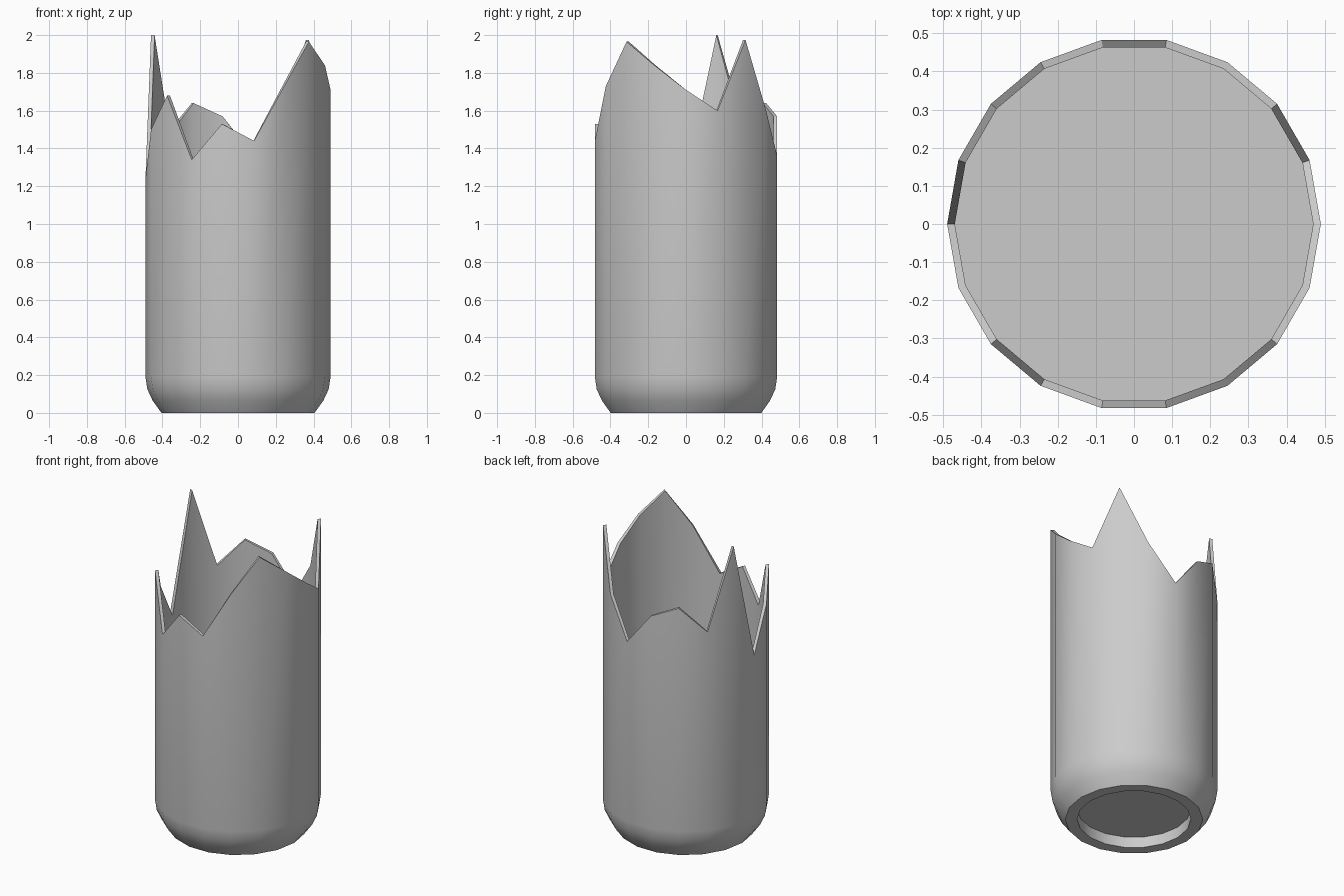
import bpy, bmesh, math

if "Cube" in bpy.data.objects:
    bpy.data.objects.remove(bpy.data.objects["Cube"])

SIDES = 18
# Height of the broken rim at each corner, every 20 degrees from +x
RIM = [1.71, 1.60, 1.975, 1.60, 1.36, 1.57, 1.64, 1.48, 2.0,
       1.24, 1.50, 1.68, 1.34, 1.53, 1.44, 1.73, 1.965, 1.84]
R_OUT, R_IN = 0.49, 0.47
FLOOR = 0.19

bm = bmesh.new()


def ring(radius, heights):
    if not isinstance(heights, list):
        heights = [heights] * SIDES
    return [bm.verts.new((radius * math.cos(math.tau * i / SIDES),
                          radius * math.sin(math.tau * i / SIDES), z))
            for i, z in enumerate(heights)]


# Profile from the recessed base, round the outside, over the rim to the inner floor
profile = [(0.335, 0.07), (0.335, 0.0), (0.405, 0.0), (0.452, 0.065),
           (0.48, 0.125), (R_OUT, 0.19), (R_OUT, RIM), (R_IN, RIM), (R_IN, FLOOR)]
rings = [ring(r, z) for r, z in profile]
for a, b in zip(rings, rings[1:]):
    for i in range(SIDES):
        j = (i + 1) % SIDES
        bm.faces.new((a[i], a[j], b[j], b[i]))

# Underside of the recess and inner floor
bm.faces.new(rings[0])
bm.faces.new(rings[-1])
bmesh.ops.recalc_face_normals(bm, faces=bm.faces)

mesh = bpy.data.meshes.new("broken_bottle_base")
bm.to_mesh(mesh)
bm.free()
obj = bpy.data.objects.new("broken_bottle_base", mesh)
bpy.context.collection.objects.link(obj)

# Smooth wall with sharp rim and base edges
bpy.context.view_layer.objects.active = obj
obj.select_set(True)
bpy.ops.object.shade_smooth_by_angle(angle=math.radians(30))
